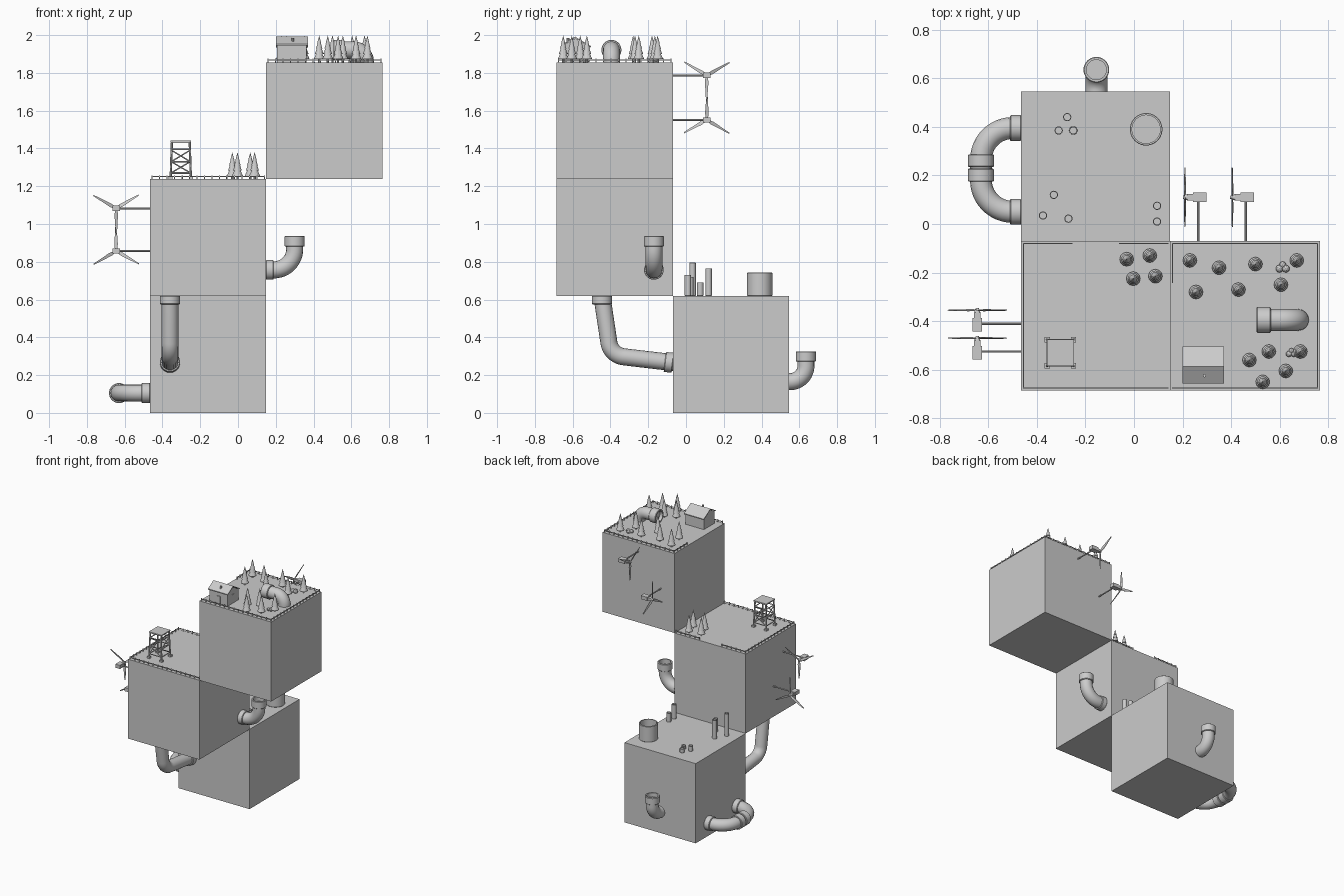
import bpy, bmesh, math
from mathutils import Vector as V, Matrix

if "Cube" in bpy.data.objects:
    bpy.data.objects.remove(bpy.data.objects["Cube"])


def finish(name, bm, smooth=False):
    bmesh.ops.recalc_face_normals(bm, faces=bm.faces)
    me = bpy.data.meshes.new(name)
    bm.to_mesh(me)
    bm.free()
    ob = bpy.data.objects.new(name, me)
    bpy.context.collection.objects.link(ob)
    if smooth:
        smooth_obj(ob)
    return ob


def smooth_obj(ob):
    bpy.ops.object.select_all(action='DESELECT')
    ob.select_set(True)
    bpy.context.view_layer.objects.active = ob
    bpy.ops.object.shade_smooth_by_angle(angle=math.radians(40))


def box(bm, lo, hi, mat=Matrix()):
    lo, hi = V(lo), V(hi)
    m = mat @ Matrix.Translation((lo + hi) / 2) @ Matrix.Diagonal((*(hi - lo), 1))
    bmesh.ops.create_cube(bm, size=1, matrix=m)


def rod(bm, a, b, r, n=8, r2=None):
    a, b = V(a), V(b)
    d = b - a
    m = Matrix.Translation((a + b) / 2) @ d.to_track_quat('Z', 'Y').to_matrix().to_4x4()
    bmesh.ops.create_cone(bm, cap_ends=True, segments=n, radius1=r,
                          radius2=r if r2 is None else r2, depth=d.length, matrix=m)


def sleeve(name, a, b, ro, ri, n=32):
    # hollow ring with a slightly bevelled rim, lathed around the line a-b
    a, b = V(a), V(b)
    h, c = (b - a).length, (ro - ri) * .25
    prof = [(ri, 0), (ro - c, 0), (ro, c), (ro, h - c), (ro - c, h), (ri, h)]
    m = Matrix.Translation(a) @ (b - a).to_track_quat('Z', 'Y').to_matrix().to_4x4()
    bm = bmesh.new()
    rows = [[bm.verts.new(m @ V((r * math.cos(t), r * math.sin(t), z))) for r, z in prof]
            for t in (2 * math.pi * i / n for i in range(n))]
    for i in range(n):
        p, q = rows[i], rows[(i + 1) % n]
        for j in range(len(prof)):
            k = (j + 1) % len(prof)
            bm.faces.new((p[j], p[k], q[k], q[j]))
    finish(name, bm, True)


def pipe(name, pts, R, r=.045):
    # round tube along a path with filleted corners
    pts = [V(p) for p in pts]
    path = [pts[0]]
    for p0, p, p1 in zip(pts, pts[1:], pts[2:]):
        a, b = (p - p0).normalized(), (p1 - p).normalized()
        th = a.angle(b)
        t = R * math.tan(th / 2)
        c = p + (b - a).normalized() * R / math.cos(th / 2)
        v, w = (p - a * t - c).normalized(), (p + b * t - c).normalized()
        path += [c + v.slerp(w, i / 12) * R for i in range(13)]
    path.append(pts[-1])
    cu = bpy.data.curves.new(name, 'CURVE')
    cu.dimensions = '3D'
    cu.bevel_depth, cu.bevel_resolution, cu.use_fill_caps = r, 6, True
    sp = cu.splines.new('POLY')
    sp.points.add(len(path) - 1)
    for s, p in zip(sp.points, path):
        s.co = (*p, 1)
    ob = bpy.data.objects.new(name, cu)
    bpy.context.collection.objects.link(ob)
    bpy.ops.object.select_all(action='DESELECT')
    ob.select_set(True)
    bpy.context.view_layer.objects.active = ob
    bpy.ops.object.convert(target='MESH')
    smooth_obj(bpy.context.view_layer.objects.active)


# three stacked cubes
Z1, Z2, Z3 = .62, 1.237, 1.855
for name, lo, hi in [('lower_block', (-.465, -.07, 0), (.148, .545, Z1)),
                     ('middle_block', (-.465, -.686, Z1), (.148, -.07, Z2)),
                     ('upper_block', (.148, -.686, Z2), (.766, -.07, Z3))]:
    bm = bmesh.new()
    box(bm, lo, hi)
    finish(name, bm)

# pipes and their collars
CO, CI = .053, .041
pipe('roof_pipe', [(.675, -.395, 1.84), (.675, -.395, 1.922), (.53, -.395, 1.922)], .065)
sleeve('roof_pipe_collar', (.563, -.395, 1.922), (.505, -.395, 1.922), CO, CI)
pipe('side_pipe', [(.14, -.17, .757), (.30, -.17, .757), (.30, -.17, .90)], .11)
sleeve('side_pipe_collar', (.30, -.17, .88), (.30, -.17, .936), CO, CI)
sleeve('side_pipe_base', (.148, -.17, .757), (.188, -.17, .757), .052, CI)
pipe('back_pipe', [(.0 - .155, .53, .165), (-.155, .635, .165), (-.155, .635, .295)], .085)
sleeve('back_pipe_collar', (-.155, .635, .272), (-.155, .635, .326), CO, CI)
pipe('link_pipe', [(-.36, -.447, .63), (-.36, -.398, .305), (-.36, -.06, .265)], .09)
sleeve('link_pipe_top_collar', (-.36, -.445, .62), (-.36, -.445, .575), CO, CI)
sleeve('link_pipe_end_collar', (-.36, -.07, .265), (-.36, -.112, .27), CO, CI)
pipe('loop_pipe', [(-.45, .395, .105), (-.63, .395, .105), (-.63, .05, .105), (-.45, .05, .105)], .13)
for i, (a, b) in enumerate([((-.465, .395), (-.51, .395)), ((-.465, .05), (-.51, .05)),
                            ((-.63, .287), (-.63, .235)), ((-.63, .228), (-.63, .175))]):
    sleeve(f'loop_pipe_collar_{i}', (*a, .105), (*b, .105), CO, CI)

# tank and chimneys on the lower block
sleeve('tank', (.05, .39, Z1), (.05, .39, .742), .067, .058, 40)
for i, (x, y, z) in enumerate([(-.275, .44, .65), (-.31, .385, .66), (-.25, .385, .645),
                               (-.33, .12, .765), (-.375, .035, .795), (-.27, .022, .72),
                               (.095, .075, .69), (.095, .01, .73)]):
    sleeve(f'chimney_{i}', (x, y, Z1), (x, y, z), .017, .013, 20)

# pine trees: trunk and stacked cones
trees = [(x, y, Z2) for x, y in [(-.03, -.145), (.065, -.13), (-.003, -.225), (.088, -.215)]]
trees += [(x, y, Z3) for x, y in
          [(.23, -.15), (.35, -.18), (.5, -.165), (.67, -.15), (.255, -.28), (.43, -.27),
           (.605, -.25), (.475, -.56), (.555, -.525), (.685, -.525), (.625, -.605), (.53, -.65)]]
for i, p in enumerate(trees):
    bm = bmesh.new()
    p = V(p)
    rod(bm, p, p + V((0, 0, .03)), .006)
    for z0, z1, r, r2 in [(.018, .06, .029, .01), (.046, .09, .023, .008),
                          (.074, .117, .017, .004), (.1, .143, .011, 0)]:
        rod(bm, p + V((0, 0, z0)), p + V((0, 0, z1)), r, 12, r2)
    finish(f'pine_tree_{i}', bm)

# low rock clumps
for i, (x, y, s) in enumerate([(.612, -.178, 1), (.648, -.53, .8)]):
    bm = bmesh.new()
    for dx, dy, r in [(-.013, -.006, .016), (.013, -.006, .016), (0, .01, .014)]:
        bmesh.ops.create_icosphere(bm, subdivisions=2, radius=r * s,
                                   matrix=Matrix.Translation((x + dx * s, y + dy * s, Z3 + .008)))
    finish(f'rocks_{i}', bm)

# house: gable prism walls, overhanging roof plates, door and window
bm = bmesh.new()
prof = [(-.645, Z3), (-.645, 1.95), (-.585, 1.982), (-.515, 1.94), (-.515, Z3)]
f = bm.faces.new([bm.verts.new((.207, y, z)) for y, z in prof])
g = bmesh.ops.extrude_face_region(bm, geom=[f])['geom']
bmesh.ops.translate(bm, vec=(.156, 0, 0), verts=[v for v in g if isinstance(v, bmesh.types.BMVert)])
box(bm, (.27, -.65, Z3), (.3, -.64, 1.915))
box(bm, (.36, -.6, 1.89), (.366, -.57, 1.925))
finish('house', bm)
bm = bmesh.new()
prof = [(-.656, 1.945), (-.656, 1.952), (-.587, 1.992), (-.504, 1.942), (-.504, 1.935), (-.587, 1.984)]
f = bm.faces.new([bm.verts.new((.2, y, z)) for y, z in prof])
g = bmesh.ops.extrude_face_region(bm, geom=[f])['geom']
bmesh.ops.translate(bm, vec=(.17, 0, 0), verts=[v for v in g if isinstance(v, bmesh.types.BMVert)])
rod(bm, (.29, -.625, 1.965), (.29, -.625, 1.985), .007)
finish('house_roof', bm)

# watch tower: four legs, rails, zigzag braces, deck
bm = bmesh.new()
C, top, bot = V((-.303, -.53, 0)), .047, .054
pt = lambda sx, sy, z: C + V((sx * (bot + (top - bot) * (z - Z2) / .2),
                              sy * (bot + (top - bot) * (z - Z2) / .2), z))
ring = [(-1, -1), (1, -1), (1, 1), (-1, 1)]
for a, b in zip(ring, ring[1:] + ring[:1]):
    rod(bm, pt(*a, Z2), pt(*a, 1.44), .006, 6)
    q = pt(*a, Z2)
    box(bm, q - V((.011, .011, 0)), q + V((.011, .011, .014)))
    for z in (1.27, 1.33, 1.395, 1.432):
        rod(bm, pt(*a, z), pt(*b, z), .004, 6)
    rod(bm, pt(*a, 1.33), pt(*b, 1.27), .0035, 6)
    rod(bm, pt(*a, 1.33), pt(*b, 1.39), .0035, 6)
box(bm, C + V((-.055, -.055, 1.434)), C + V((.055, .055, 1.442)))
finish('watch_tower', bm)

# fences along the roof edges
runs = [((-.455, -.675), (-.455, -.08), Z2), ((-.455, -.675), (.14, -.675), Z2),
        ((-.455, -.08), (-.255, -.08), Z2), ((-.06, -.08), (.14, -.08), Z2),
        ((.158, -.675), (.756, -.675), Z3), ((.756, -.675), (.756, -.08), Z3),
        ((.158, -.08), (.756, -.08), Z3), ((.158, -.24), (.158, -.08), Z3)]
for i, (a, b, z) in enumerate(runs):
    bm = bmesh.new()
    a, b = V((*a, z)), V((*b, z))
    n = max(2, round((b - a).length / .04))
    for k in range(n + 1):
        p = a.lerp(b, k / n)
        box(bm, p - V((.0025, .0025, 0)), p + V((.0025, .0025, .021)))
    box(bm, a + V((-.002, -.002, .011)), b + V((.002, .002, .016)))
    finish(f'fence_{i}', bm)

# wind turbines on wall arms: local x = outward, y = rotor axis
for i, (base, out, axis, ang) in enumerate([((-.465, -.525, 1.083), (-1, 0), (0, 1), 30),
                                            ((-.465, -.41, .857), (-1, 0), (0, 1), 90),
                                            ((.46, -.07, 1.787), (0, 1), (-1, 0), 30),
                                            ((.265, -.07, 1.551), (0, 1), (-1, 0), 90)]):
    bm = bmesh.new()
    rod(bm, (-.005, 0, 0), (.18, 0, 0), .005)
    box(bm, (.16, -.033, -.014), (.2, .022, .014))
    box(bm, (.167, .022, -.009), (.193, .045, .009))
    rod(bm, (.18, .045, 0), (.18, .064, 0), .013, 12, .006)
    for k in range(3):
        t = math.radians(ang + 120 * k)
        m = Matrix.Translation((.18, .055, 0)) @ Matrix.Rotation(-t, 4, 'Y') @ Matrix.Rotation(.3, 4, 'X')
        f = bm.faces.new([bm.verts.new(m @ V((x, -.0015, z))) for x, z in
                          [(.0, -.004), (.03, -.01), (.138, -.004), (.14, .002), (.035, .01), (0, .004)]])
        g = bmesh.ops.extrude_face_region(bm, geom=[f])['geom']
        bmesh.ops.translate(bm, vec=(0, .003, 0), verts=[v for v in g if isinstance(v, bmesh.types.BMVert)])
    o, x = V((*out, 0)), V((*axis, 0))
    for v in bm.verts:
        v.co = V(base) + o * v.co.x + x * v.co.y + V((0, 0, v.co.z))
    finish(f'wind_turbine_{i}', bm)
